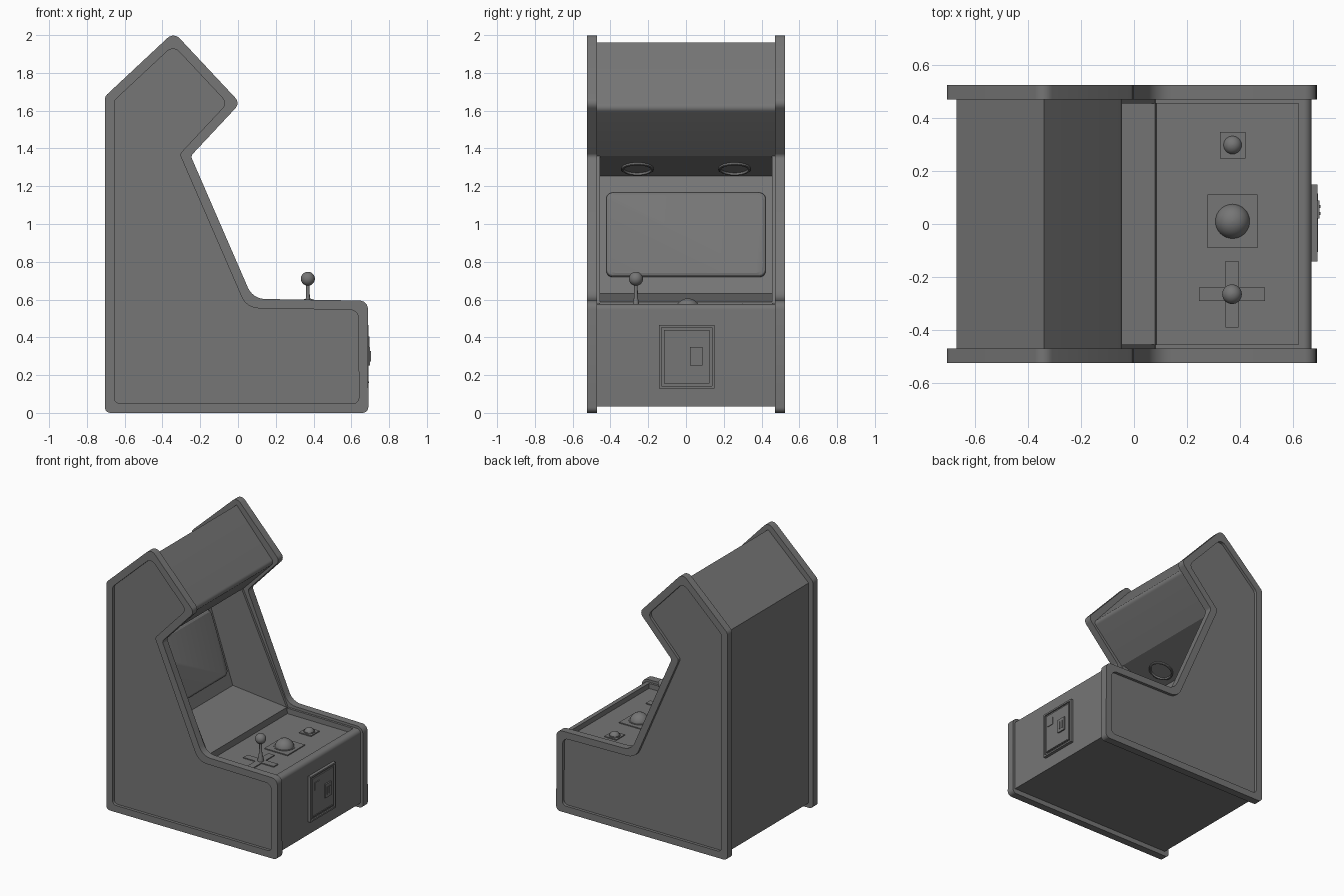
import bpy, bmesh
from math import sin, cos, pi, tan
from mathutils import Vector

if "Cube" in bpy.data.objects:
    bpy.data.objects.remove(bpy.data.objects["Cube"])

grey = bpy.data.materials.new("dark_grey")
grey.diffuse_color = (.18, .18, .18, 1)
grey.use_nodes = True
grey.node_tree.nodes["Principled BSDF"].inputs["Base Color"].default_value = grey.diffuse_color


def offset(pts, d):
    """Mitred inward offset of a counter-clockwise outline."""
    out, n = [], len(pts)
    for i in range(n):
        a, p, b = (Vector(pts[(i + k) % n][:2]) for k in (-1, 0, 1))
        e1, e2 = (p - a).normalized(), (b - p).normalized()
        n1, n2 = Vector((-e1.y, e1.x)), Vector((-e2.y, e2.x))
        out.append(p + (n1 + n2) * d / (1 + n1.dot(n2)))
    return out


def rounded(pts, radii, seg=6):
    out, n = [], len(pts)
    for i, r in enumerate(radii):
        p = pts[i]
        if r == 0:
            out.append(p)
            continue
        u = (pts[i - 1] - p).normalized()
        v = (pts[(i + 1) % n] - p).normalized()
        half = u.angle(v) / 2
        c = p + (u + v).normalized() * r / sin(half)
        t = r / tan(half)
        s, e = (p + u * t - c).normalized(), (p + v * t - c).normalized()
        for k in range(seg + 1):
            out.append(c + s.slerp(e, k / seg).normalized() * r)
    return out


def skin(name, rings, place):
    """Join rings of (u, v, w) points, cap both ends, place them in space."""
    bm = bmesh.new()
    vs = [[bm.verts.new(place(*p)) for p in ring] for ring in rings]
    n = len(vs[0])
    for a, b in zip(vs, vs[1:]):
        for i in range(n):
            j = (i + 1) % n
            bm.faces.new((a[i], a[j], b[j], b[i]))
    bm.faces.new(vs[0][::-1])
    bm.faces.new(vs[-1])
    bmesh.ops.recalc_face_normals(bm, faces=bm.faces)
    me = bpy.data.meshes.new(name)
    bm.to_mesh(me)
    bm.free()
    me.materials.append(grey)
    ob = bpy.data.objects.new(name, me)
    bpy.context.collection.objects.link(ob)
    bpy.ops.object.select_all(action='DESELECT')
    ob.select_set(True)
    bpy.context.view_layer.objects.active = ob
    bpy.ops.object.shade_smooth_by_angle(angle=0.38)
    return ob


def loft(name, pts, steps, place):
    """Outline of (u, v, corner radius) lofted through (inset, height) steps."""
    radii = [p[2] if len(p) > 2 else 0 for p in pts]
    rings = [[(q.x, q.y, w) for q in rounded(offset(pts, d), radii)] for d, w in steps]
    return skin(name, rings, place)


def lathe(name, prof, place, n=32):
    rings = [[(r * cos(2 * pi * i / n), r * sin(2 * pi * i / n), w) for i in range(n)]
             for r, w in prof]
    return skin(name, rings, place)


def rect(u0, u1, v0, v1, r=0):
    return [(u0, v0, r), (u1, v0, r), (u1, v1, r), (u0, v1, r)]


def ball(r, c, n=14):
    angs = [-pi / 2 + 0.03 + (pi - 0.06) * k / n for k in range(n + 1)]
    return [(r * cos(a), c + r * sin(a)) for a in angs]


def at(x, y, z=0.0):
    return lambda u, v, w: (x + u, y + v, z + w)


side = lambda u, v, w: (u, w, v)
front = lambda u, v, w: (w, u, v)
flat = lambda u, v, w: (u, v, w)

# side panels with raised trim and recessed outer face
outline = [(-.705, 0, .03), (.69, 0, .03), (.688, .594, .045), (.078, .604, .1),
           (-.25, 1.36, .025), (.012, 1.64, .04), (-.34, 2.016, .045), (-.705, 1.675, .04)]
steps = [(0, .47), (0, .525), (.05, .525), (.05, .504)]
for s, label in ((-1, "near"), (1, "far")):
    loft(label + "_side_panel", outline, steps, lambda u, v, w, s=s: (u, s * w, v))

# body between the panels: marquee, speaker shelf, screen wall, ledge, control deck
body = [(-.67, .035), (.67, .035), (.67, .577, .03), (.62, .577), (.62, .54), (.085, .543),
        (.08, .588), (-.36, .632), (-.57, 1.255), (-.285, 1.36), (-.035, 1.615, .03),
        (-.34, 1.96), (-.67, 1.655)]
loft("cabinet_body", body, [(0, -.471), (0, .471)], side)

# thin linings on both sides of the screen opening and the control deck
lining = [(-.36, .62), (.07, .535), (.62, .535), (.62, .577), (.08, .583), (-.287, 1.359), (-.575, 1.26)]
for s, label in ((-1, "near"), (1, "far")):
    loft(label + "_lining", lining, [(0, .454), (0, .472)], lambda u, v, w, s=s: (u, s * w, v))

# screen on the tilted wall
up = Vector((-.21, 0, .623)).normalized()
out = Vector((up.z, 0, -up.x))
mid = Vector((-.464, 0, .94))
loft("screen", rect(-.422, .422, -.234, .234, .035),
     [(0, -.01), (0, .014), (.004, .021), (.015, .027)],
     lambda u, v, w: mid + up * v + out * w + Vector((0, u, 0)))

# speakers under the marquee
along = Vector((.285, 0, .105)).normalized()
down = Vector((along.z, 0, -along.x))
for s, label in ((-1, "near"), (1, "far")):
    c = Vector((-.459, s * .257, 1.297))
    lathe(label + "_speaker",
          [(.085, -.01), (.085, .01), (.081, .013), (.073, .013), (.07, .002), (.01, .002)],
          lambda u, v, w, c=c: c + along * u + Vector((0, v, 0)) + down * w)

# coin door, coin return with two slots, and lock plate
loft("coin_door", rect(-.142, .15, .13, .465),
     [(0, .66), (0, .692), (.012, .692), (.012, .682), (.025, .682), (.025, .69)], front)
loft("coin_door_sill", rect(-.105, .115, .158, .166), [(0, .685), (0, .694)], front)
loft("coin_return", rect(.02, .088, .25, .35), [(0, .685), (0, .70)], front)
for y in (.04, .066):
    loft("coin_slot", rect(y - .006, y + .006, .272, .328), [(0, .69), (0, .704)], front)
loft("lock_plate", rect(-.095, -.04, .35, .405), [(0, .685), (0, .695)], front)

# joystick with cross-shaped base
jx, jy = .37, -.265
a, b = .025, .125
cross = [(a, -b), (a, -a), (b, -a), (b, a), (a, a), (a, b),
         (-a, b), (-a, a), (-b, a), (-b, -a), (-a, -a), (-a, -b)]
loft("joystick_base", cross, [(0, .53), (0, .548)], at(jx, jy))
lathe("joystick_shaft", [(.022, .54), (.02, .56), (.014, .59), (.01, .615), (.009, .69)], at(jx, jy), 20)
lathe("joystick_knob", ball(.037, .71), at(jx, jy))

# trackball on a square plate
loft("trackball_plate", rect(.278, .467, -.09, .111), [(0, .53), (0, .548)], flat)
lathe("trackball_collar", [(.072, .54), (.072, .551), (.06, .551)], at(.372, .01))
lathe("trackball", ball(.066, .54), at(.372, .01))

# button on a small plate
loft("button_plate", rect(.324, .421, .248, .347), [(0, .53), (0, .548)], flat)
lathe("button_collar", [(.039, .54), (.039, .553), (.03, .553)], at(.372, .298), 24)
lathe("button", ball(.036, .542), at(.372, .298), 24)
